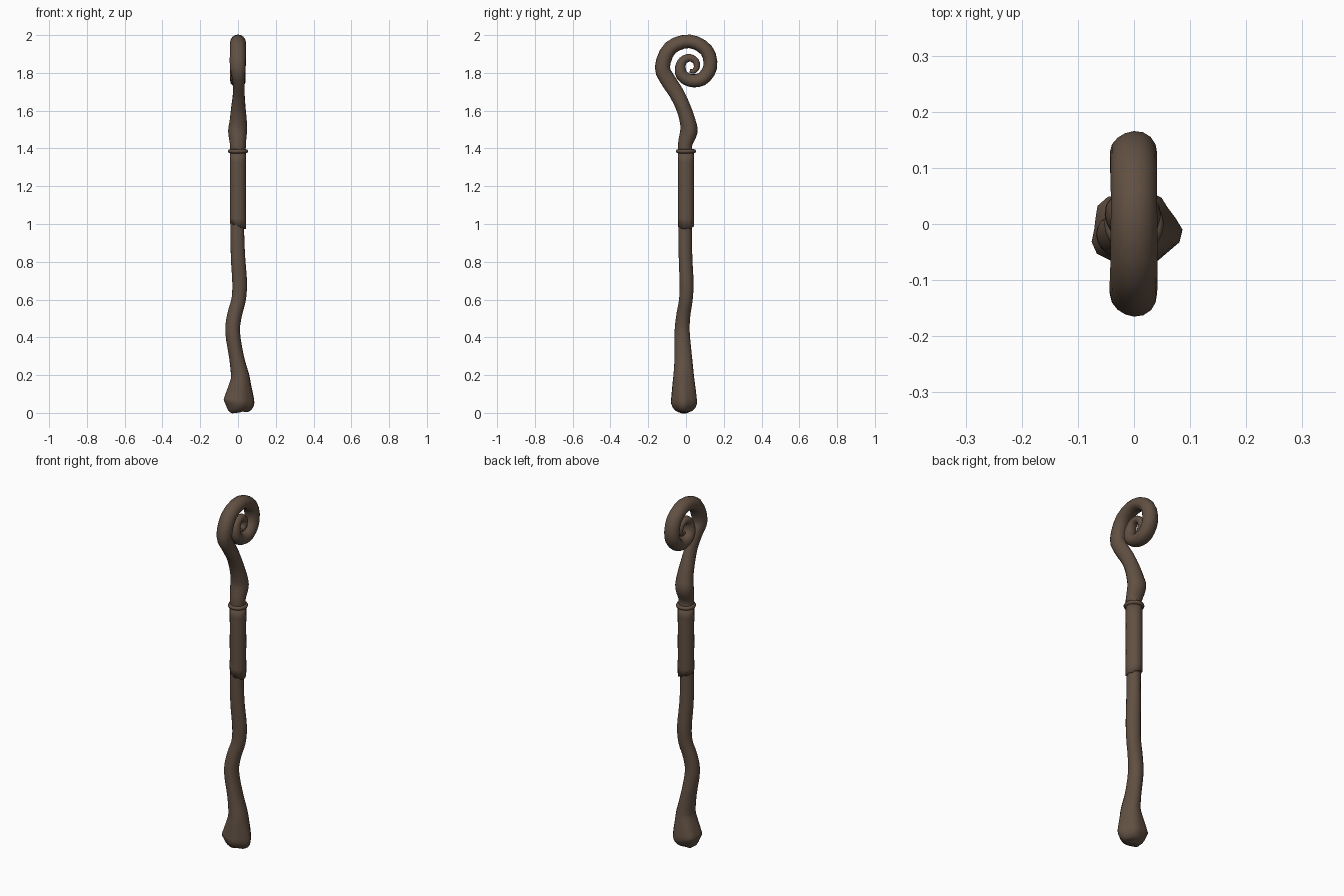
import bpy, bmesh, math
from mathutils import Vector

cube = bpy.data.objects.get("Cube")
if cube:
    bpy.data.objects.remove(cube, do_unlink=True)

wood = bpy.data.materials.new("dark_brown_wood")
wood.use_nodes = True
colour = (0.12, 0.08, 0.055, 1)
wood.diffuse_color = colour
bsdf = wood.node_tree.nodes["Principled BSDF"]
bsdf.inputs["Base Color"].default_value = colour
bsdf.inputs["Roughness"].default_value = 0.8


def refine(stations, steps):
    """Pass a Catmull-Rom spline through stations of any dimension."""
    pts = [Vector(s) for s in stations]
    pts = [pts[0]] + pts + [pts[-1]]
    out = []
    for a, b, c, d in zip(pts, pts[1:], pts[2:], pts[3:]):
        for i in range(steps):
            t = i / steps
            out.append(b + (c - a) * (t / 2) + (2 * a - 5 * b + 4 * c - d) * (t * t / 2)
                       + (3 * b - a - 3 * c + d) * (t ** 3 / 2))
    return out + [pts[-1]]


def sweep(name, stations, sides, steps, lobe, closed=True):
    """Sweep a lobed ellipse along (x, y, z, x radius, other radius)."""
    path = refine(stations, steps)
    bm = bmesh.new()
    rings = []
    for i, p in enumerate(path):
        centre = Vector(p[:3])
        tangent = (Vector(path[min(i + 1, len(path) - 1)][:3])
                   - Vector(path[max(i - 1, 0)][:3])).normalized()
        up = tangent.cross(Vector((1, 0, 0))).normalized()
        side = up.cross(tangent)
        ring = []
        for k in range(sides):
            a = math.tau * k / sides
            f = lobe(a, centre.z)
            ring.append(bm.verts.new(centre + side * (math.cos(a) * p[3] * f)
                                     + up * (math.sin(a) * p[4] * f)))
        rings.append(ring)
    for lo, hi in zip(rings, rings[1:]):
        for k in range(sides):
            n = (k + 1) % sides
            bm.faces.new((lo[k], lo[n], hi[n], hi[k]))
    if closed:
        bm.faces.new(rings[0])
        bm.faces.new(rings[-1])
    bmesh.ops.recalc_face_normals(bm, faces=bm.faces)
    return finish(name, bm)


def finish(name, bm):
    mesh = bpy.data.meshes.new(name)
    bm.to_mesh(mesh)
    bm.free()
    mesh.materials.append(wood)
    obj = bpy.data.objects.new(name, mesh)
    bpy.context.collection.objects.link(obj)
    bpy.ops.object.select_all(action="DESELECT")
    obj.select_set(True)
    bpy.context.view_layer.objects.active = obj
    bpy.ops.object.shade_smooth_by_angle(angle=math.radians(50))
    return obj


# Knuckled foot and bent shaft: x, y, z, x radius, y radius
shaft = [
    (-.01, -.01, .00, .02, .02), (-.01, -.01, .015, .05, .045),
    (0, -.01, .05, .078, .067), (.005, -.01, .09, .074, .066),
    (.01, -.012, .15, .058, .06), (.01, -.013, .2, .048, .054),
    (-.008, -.015, .3, .039, .046), (-.028, -.02, .43, .039, .04),
    (-.018, -.013, .52, .039, .037), (.003, 0, .6, .038, .036),
    (.008, .003, .69, .039, .037), (0, -.003, .82, .038, .036),
    (-.003, -.005, .97, .036, .036), (0, 0, 1.2, .036, .036),
]

# Neck with its knot, leading to the crook
neck = [
    (0, 0, 1.36, .041, .04), (0, -.004, 1.42, .042, .038),
    (-.003, .016, 1.49, .05, .046), (0, .01, 1.54, .046, .042),
    (.001, -.012, 1.61, .039, .039), (.004, -.05, 1.69, .031, .04),
    (.004, -.092, 1.755, .032, .041),
]

# Curled crook: distance from the curl centre and tube radius every 45 degrees
curl = [(.145, .04), (.144, .038), (.136, .036), (.125, .036), (.108, .037),
        (.09, .036), (.07, .034), (.059, .032), (.05, .028), (.05, .023),
        (.05, .02), (.045, .018), (.037, .016), (.03, .013), (.02, .01)]
crook = []
for i, (dist, r) in enumerate(curl):
    a = math.pi - i * math.pi / 4
    crook.append((0, .02 + dist * math.cos(a), 1.83 + dist * math.sin(a),
                  min(.042, r * 1.15), r))


def toes(a, z):
    depth = .09 * max(0, 1 - z / .25)
    return 1 + depth * math.cos(5 * a + .6) + .02 * math.cos(3 * a + z * 9)


def gnarl(a, z):
    return 1 + .025 * math.cos(3 * a + z * 12)


sweep("shaft_and_foot", shaft, 20, 3, toes)
sweep("neck_and_crook", neck + crook, 16, 3, gnarl)

# Wrapped grip with a slanted, slightly ragged lower edge
grip_path = [(0, 0, z, .043, .043) for z in (.98, 1.1, 1.25, 1.385)]
grip = sweep("grip_sleeve", grip_path, 20, 2,
             lambda a, z: 1 + .015 * math.cos(4 * a + z * 40), closed=False)
for v in grip.data.vertices:
    if v.co.z < .99:
        v.co.z += .01 - .35 * v.co.x + .004 * math.sin(v.index * 2.3)
thick = grip.modifiers.new("Thickness", "SOLIDIFY")
thick.thickness = .006
thick.offset = -1

# Raised ring above the grip
bpy.ops.mesh.primitive_torus_add(major_segments=24, minor_segments=8,
                                 major_radius=.042, minor_radius=.011,
                                 location=(0, 0, 1.385))
ring = bpy.context.object
ring.name = "grip_ring"
ring.data.materials.append(wood)
bpy.ops.object.shade_smooth_by_angle(angle=math.radians(50))
